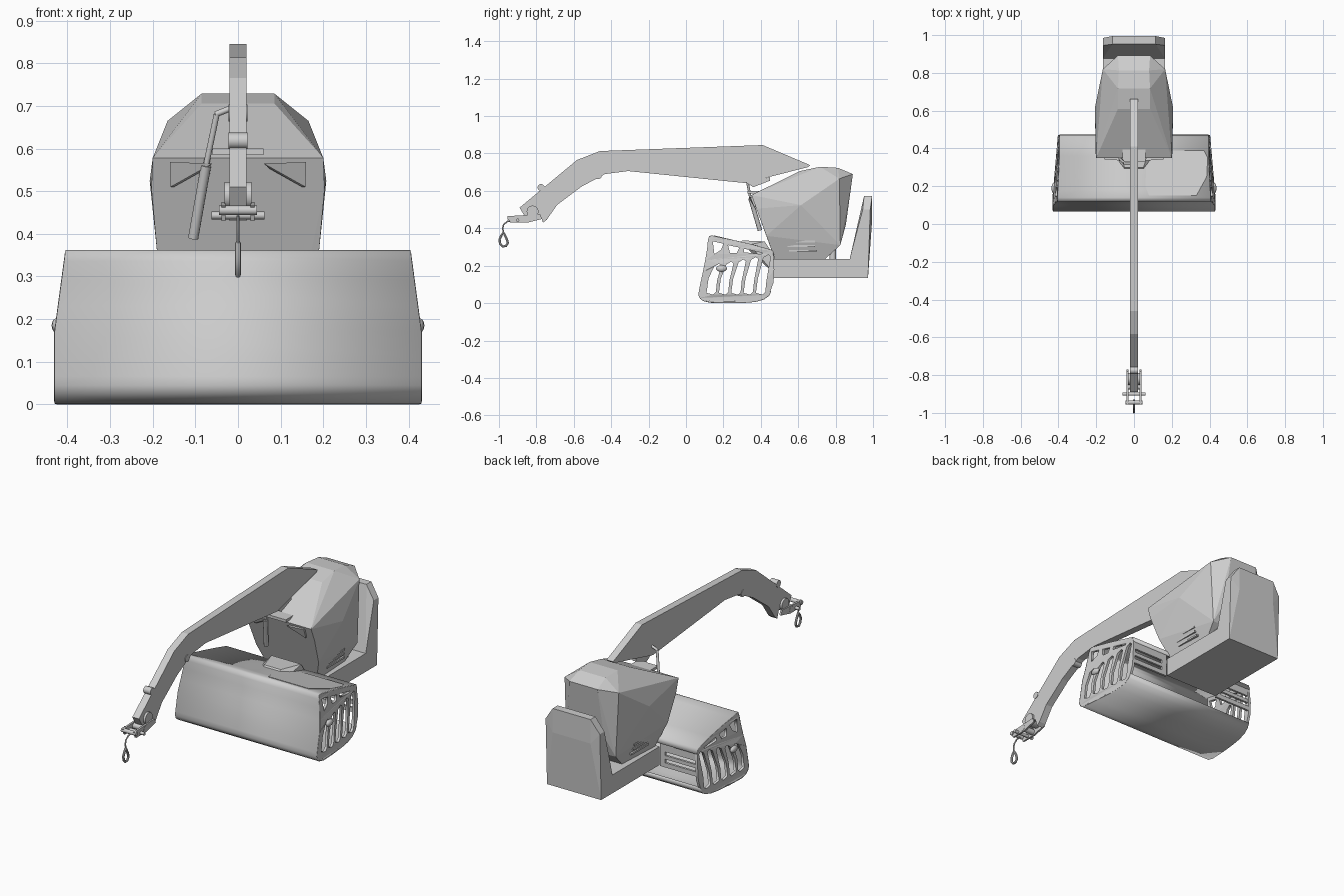
import bpy, bmesh, math
from mathutils import Vector

if "Cube" in bpy.data.objects:
    bpy.data.objects.remove(bpy.data.objects["Cube"])

grey = bpy.data.materials.new("light_grey")
grey.diffuse_color = (0.62, 0.62, 0.62, 1)
grey.use_nodes = True
grey.node_tree.nodes["Principled BSDF"].inputs["Base Color"].default_value = grey.diffuse_color


def add(name, bm, smooth=False):
    bmesh.ops.recalc_face_normals(bm, faces=bm.faces)
    me = bpy.data.meshes.new(name)
    bm.to_mesh(me)
    bm.free()
    return place(name, me, smooth)


def place(name, me, smooth=False):
    ob = bpy.data.objects.new(name, me)
    bpy.context.collection.objects.link(ob)
    me.materials.clear()
    me.materials.append(grey)
    if smooth:
        bpy.ops.object.select_all(action='DESELECT')
        ob.select_set(True)
        bpy.context.view_layer.objects.active = ob
        bpy.ops.object.shade_smooth_by_angle(angle=math.radians(35))
    return ob


def prism(name, pts, x0, x1):
    """Side profile (y, z) extruded along x."""
    bm = bmesh.new()
    a = [bm.verts.new((x0, y, z)) for y, z in pts]
    b = [bm.verts.new((x1, y, z)) for y, z in pts]
    bm.faces.new(a)
    bm.faces.new(b[::-1])
    for i in range(len(pts)):
        j = (i + 1) % len(pts)
        bm.faces.new((a[i], b[i], b[j], a[j]))
    return add(name, bm)


def box(name, x0, x1, y0, y1, z0, z1):
    return prism(name, [(y0, z0), (y1, z0), (y1, z1), (y0, z1)], x0, x1)


def hull(name, pts):
    """Faceted convex solid from points mirrored across x."""
    bm = bmesh.new()
    for x, y, z in pts:
        bm.verts.new((x, y, z))
        bm.verts.new((-x, y, z))
    res = bmesh.ops.convex_hull(bm, input=bm.verts)
    loose = [v for v in bm.verts if not v.link_faces]
    bmesh.ops.delete(bm, geom=loose, context='VERTS')
    bmesh.ops.dissolve_limit(bm, angle_limit=0.03, verts=bm.verts, edges=bm.edges)
    return add(name, bm)


def rod(name, p, q, r, n=12):
    p, q = Vector(p), Vector(q)
    bm = bmesh.new()
    bmesh.ops.create_cone(bm, cap_ends=True, segments=n, radius1=r, radius2=r, depth=(q - p).length)
    bm.transform((q - p).to_track_quat('Z', 'Y').to_matrix().to_4x4())
    bmesh.ops.translate(bm, verts=bm.verts, vec=(p + q) / 2)
    return add(name, bm, True)


def curve_mesh(name, splines, cyclic, smooth=False, **props):
    cu = bpy.data.curves.new(name, 'CURVE')
    for k, v in props.items():
        setattr(cu, k, v)
    for pts in splines:
        s = cu.splines.new('POLY')
        s.points.add(len(pts) - 1)
        for p, c in zip(s.points, pts):
            p.co = (*c, 1)
        s.use_cyclic_u = cyclic
    tmp = bpy.data.objects.new("tmp", cu)
    bpy.context.collection.objects.link(tmp)
    dg = bpy.context.evaluated_depsgraph_get()
    me = bpy.data.meshes.new_from_object(tmp.evaluated_get(dg))
    bpy.data.objects.remove(tmp)
    return place(name, me, smooth)


def half_width(y, z):
    """Drum housing narrows upward and rearward."""
    c = lambda t: min(1, max(0, t))
    return max(0.395, 0.43 - 0.025 * c((z - .17) / .185) - 0.028 * c((y - .15) / .32))


# Drum housing: curved shell over top, front and bottom
profile = [(.468, .255), (.46, .28), (.36, .307), (.25, .333), (.18, .347), (.14, .357),
           (.128, .355), (.122, .335), (.118, .29), (.108, .23), (.096, .17), (.083, .11),
           (.074, .065), (.071, .045), (.078, .028), (.095, .015), (.13, .007), (.22, .005),
           (.31, .006), (.37, .011), (.415, .024), (.44, .042), (.452, .065)]
bm = bmesh.new()
rows = [[bm.verts.new((s * half_width(y, z), y, z)) for s in (-1, 1)] for y, z in profile]
for a, b in zip(rows, rows[1:]):
    bm.faces.new((a[0], a[1], b[1], b[0]))
shell = add("drum_shell", bm, True)
sol = shell.modifiers.new("thickness", 'SOLIDIFY')
sol.thickness, sol.offset = 0.01, 0

# Side grilles: profile with slanted openings
holes = [[(.143, .33), (.2, .318), (.188, .285), (.152, .262)],
         [(.225, .31), (.285, .297), (.272, .268), (.235, .268)],
         [(.31, .291), (.41, .268), (.40, .262), (.31, .272)]]
for i in range(5):
    b, top = .11 + .066 * i, .2 + .012 * i
    holes.append([(b, .055), (b + .035, .045), (b + .05, .06), (b + .056, .12), (b + .078, top),
                  (b + .066, top + .01), (b + .04, top - .005), (b + .01, .13)])
outline = profile + [(.468, .11), (.472, .18)]
for s, side in ((-1, "left"), (1, "right")):
    ob = curve_mesh("side_grille_" + side, [[(y, z, 0) for y, z in h] for h in [outline] + holes],
                    True, dimensions='2D', fill_mode='BOTH', extrude=0.007)
    for v in ob.data.vertices:
        y, z, d = v.co
        v.co = (s * (half_width(y, z) - .006 + d), y, z)
    bm = bmesh.new()
    bm.from_mesh(ob.data)
    bmesh.ops.recalc_face_normals(bm, faces=bm.faces)
    bm.to_mesh(ob.data)
    bm.free()
    # Pivot bump and slatted rear corner panel
    bm = bmesh.new()
    bmesh.ops.create_uvsphere(bm, u_segments=12, v_segments=8, radius=1)
    bmesh.ops.scale(bm, vec=(.014, .03, .018), verts=bm.verts)
    bmesh.ops.translate(bm, vec=(s * .423, .19, .185), verts=bm.verts)
    add("side_pivot_" + side, bm, True)
    for k, (z0, z1) in enumerate(((.13, .155), (.175, .195), (.215, .265))):
        box(f"rear_slat_{side}_{k}", *sorted((s * .17, s * .395)), .455, .467, z0, z1)
    box("rear_slat_post_" + side, *sorted((s * .17, s * .2)), .455, .467, .13, .265)

# Access cover on the top of the housing
cover = [(.08, .15), (.06, .2), (.065, .3), (.1, .37), (.15, .39), (.37, .39), (.39, .35), (.385, .25),
         (.33, .15)]
bm = bmesh.new()
f = bm.faces.new([bm.verts.new((x, y, .354 - (y - .15) * .235)) for x, y in cover])
ext = bmesh.ops.extrude_face_region(bm, geom=[f])
for v in ext['geom']:
    if isinstance(v, bmesh.types.BMVert):
        v.co.z += .008
add("top_cover", bm)

# Mount joining housing and chassis
hull("housing_mount", [(.05, .29, .325), (.09, .34, .312), (.09, .48, .24), (.09, .48, .15),
                       (.07, .36, .28), (.05, .3, .335), (.09, .42, .33)])

# Chassis and rear counterweight
box("chassis", -.165, .165, .465, .95, .134, .235)
hull("counterweight", [(.165, .875, .235), (.165, .875, .134), (.165, .973, .134), (.165, .973, .42),
                       (.165, .985, .5), (.165, .945, .5), (.115, .952, .572), (.115, .995, .572),
                       (.115, .995, .44), (.165, .938, .43)])

# Faceted cab
hull("cab", [(.145, .475, .235), (.19, .43, .36), (.203, .376, .505), (.2, .35, .578),
             (.13, .743, .235), (.207, .615, .524), (.165, .82, .665), (.15, .825, .31),
             (.085, .61, .706), (.085, .717, .729), (.08, .813, .723), (.085, .892, .69),
             (.1, .855, .42)])

# Cab lamps, side vents and rear pipe
for s, side in ((-1, "left"), (1, "right")):
    bm = bmesh.new()
    lamp = [(.06, .335, .565), (.16, .343, .568), (.158, .366, .51), (.15, .37, .51), (.075, .352, .552),
            (.16, .38, .568), (.07, .38, .56)]
    for x, y, z in lamp:
        bm.verts.new((s * x, y, z))
    bmesh.ops.convex_hull(bm, input=bm.verts)
    add("lamp_" + side, bm)
    for k, (y0, y1, z) in enumerate(((.55, .70, .275), (.54, .69, .30), (.52, .69, .325))):
        w = .152 + (z - .235) * .19
        box(f"vent_{side}_{k}", *sorted((s * (w - .03), s * w)), y0, y1, z, z + .01)
rod("rear_pipe", (.1, .785, .235), (.1, .785, .34), .018)
box("front_ledge", -.06, .06, .33, .40, .585, .60)

# Boom, cranked downward at the front
prism("boom", [(.663, .738), (.41, .845), (-.46, .813), (-.583, .765), (-.80, .585), (-.89, .51),
               (-.86, .46), (-.78, .475), (-.765, .43), (-.745, .445), (-.69, .524), (-.56, .622), (-.433, .69),
               (-.31, .706), (.316, .642), (.652, .727)], -.02, .02)
prism("boom_foot", [(.32, .645), (.36, .62), (.45, .655), (.45, .675)], -.012, .012)
rod("boom_knob", (-.022, -.775, .618), (.022, -.775, .618), .019)
rod("boom_roller", (-.032, -.82, .49), (.032, -.82, .49), .032)
rod("boom_pin", (-.022, -.47, .683), (.022, -.47, .683), .02)

# Boom head with fork plates, pins and rollers
for s, side in ((-1, "left"), (1, "right")):
    x = s * .034
    prism("fork_plate_" + side, [(-.955, .465), (-.78, .475), (-.77, .45), (-.85, .43), (-.94, .43)],
          x - .005, x + .005)
rod("head_axle", (-.062, -.9, .443), (.062, -.9, .443), .009)
rod("head_roller_front", (-.045, -.945, .455), (.045, -.945, .455), .011)
rod("head_roller_rear", (-.04, -.86, .45), (.04, -.86, .45), .016)

# Cable and hook
curve_mesh("hook_cable", [[(0, -.93, .44), (0, -.955, .437), (0, -.975, .42), (0, -.98, .4), (0, -.976, .375)]],
           False, True, dimensions='3D', bevel_depth=.004, bevel_resolution=2, use_fill_caps=True)
loop = [(-.976, .378), (-.987, .362), (-.997, .34), (-.994, .318), (-.98, .303), (-.962, .306),
        (-.953, .322), (-.958, .342), (-.968, .362)]
curve_mesh("hook", [[(0, y, z) for y, z in loop]], True, True, dimensions='3D', bevel_depth=.0065,
           bevel_resolution=2)

# Hydraulic strut beside the boom
rod("strut_cylinder", (-.105, .395, .39), (-.075, .345, .56), .012)
rod("strut_rod", (-.075, .345, .56), (-.05, .322, .68), .007)
rod("strut_link", (-.053, .322, .68), (-.015, .322, .695), .007)
